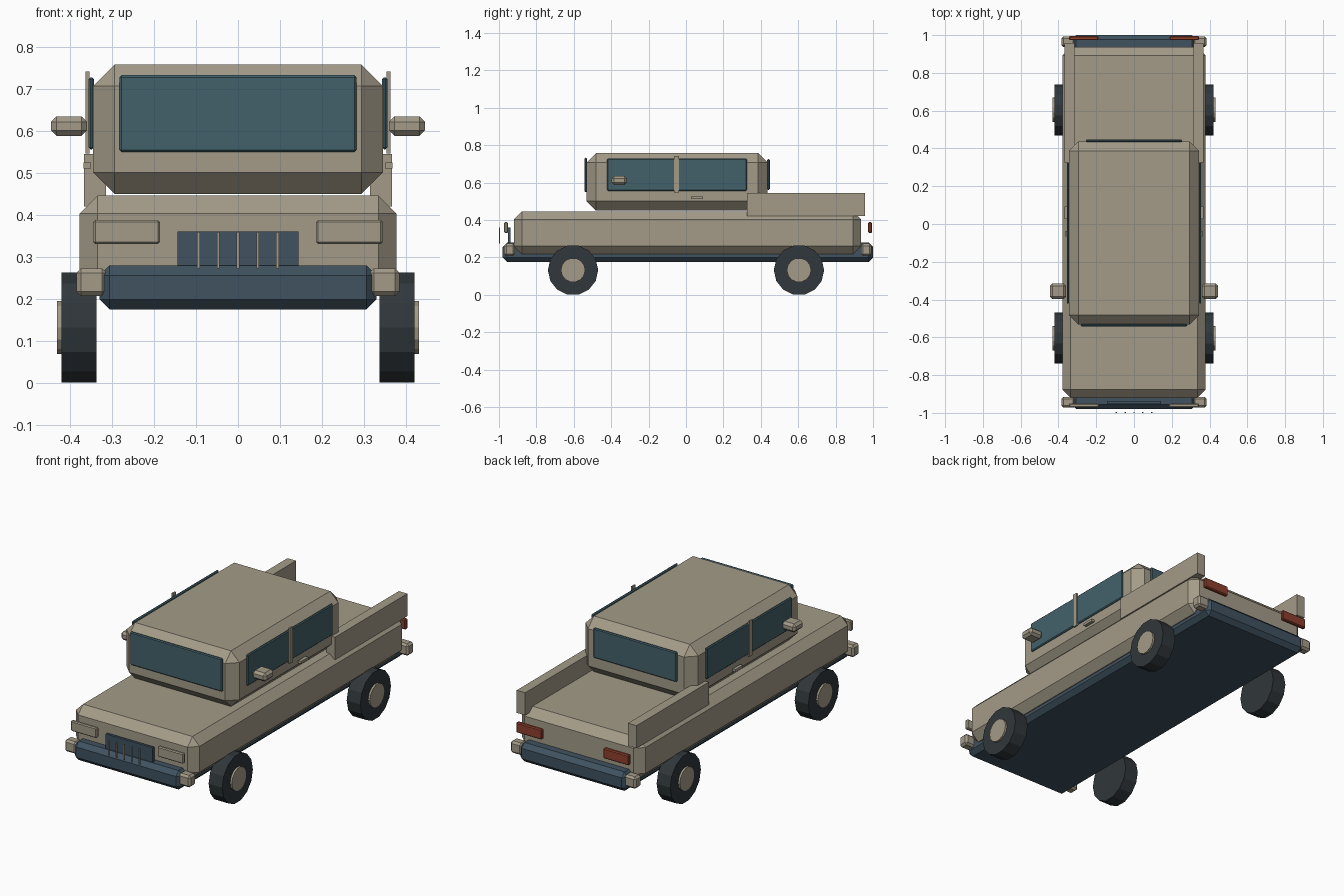
import bpy, math

if "Cube" in bpy.data.objects:
    bpy.data.objects.remove(bpy.data.objects["Cube"])


def material(name, rgb):
    m = bpy.data.materials.new(name)
    m.diffuse_color = (*rgb, 1)
    m.use_nodes = True
    m.node_tree.nodes["Principled BSDF"].inputs["Base Color"].default_value = m.diffuse_color
    return m


PAINT = material("beige paint", (0.37, 0.33, 0.25))
TRIM = material("dark blue trim", (0.05, 0.085, 0.115))
GLASS = material("tinted glass", (0.055, 0.12, 0.145))
RUBBER = material("rubber", (0.03, 0.038, 0.043))
RED = material("red lens", (0.27, 0.05, 0.025))


def box(name, x, y, z, mat, bevel=0.0):
    """Box from (min, max) ranges with an optional flat chamfer."""
    bpy.ops.mesh.primitive_cube_add(size=1, location=[(a + b) / 2 for a, b in (x, y, z)])
    ob = bpy.context.object
    ob.name = name
    ob.scale = [b - a for a, b in (x, y, z)]
    bpy.ops.object.transform_apply(location=False, rotation=False, scale=True)
    ob.data.materials.append(mat)
    if bevel:
        mod = ob.modifiers.new("chamfer", 'BEVEL')
        mod.width = bevel
        mod.segments = 1
    return ob


def pair(name, x, y, z, mat, bevel=0.0):
    """The same box on the right and left sides."""
    box("right_" + name, x, y, z, mat, bevel)
    box("left_" + name, (-x[1], -x[0]), y, z, mat, bevel)


def disc(name, x0, x1, y, z, r, sides, mat):
    """Cylinder lying along x."""
    bpy.ops.mesh.primitive_cylinder_add(
        vertices=sides, radius=r, depth=abs(x1 - x0),
        location=((x0 + x1) / 2, y, z), rotation=(0, math.pi / 2, 0))
    # put a corner at the front and back, a flat at top and bottom
    bpy.context.object.name = name
    bpy.context.object.data.materials.append(mat)


# Main masses
box("chassis", (-0.33, 0.33), (-0.98, 1.0), (0.175, 0.28), TRIM, 0.024)
box("body", (-0.378, 0.378), (-0.92, 0.936), (0.217, 0.446), PAINT, 0.043)
box("cabin", (-0.345, 0.345), (-0.532, 0.437), (0.45, 0.758), PAINT, 0.051)
pair("bed_side", (0.315, 0.367), (0.325, 0.957), (0.42, 0.545), PAINT)

# Windows, pillars, mirrors, handles
box("windscreen", (-0.282, 0.282), (-0.543, -0.529), (0.55, 0.733), GLASS, 0.005)
box("rear_window", (-0.255, 0.255), (0.434, 0.448), (0.56, 0.725), GLASS, 0.005)
pair("side_window", (0.343, 0.356), (-0.422, 0.325), (0.556, 0.728), GLASS, 0.005)
pair("window_pillar", (0.354, 0.363), (-0.065, -0.038), (0.546, 0.742), PAINT)
pair("mirror", (0.36, 0.445), (-0.397, -0.315), (0.588, 0.635), PAINT, 0.013)
pair("door_handle", (0.35, 0.368), (0.027, 0.092), (0.511, 0.525), PAINT)

# Front and rear details
pair("front_bumper_corner", (0.313, 0.385), (-0.972, -0.915), (0.207, 0.273), PAINT, 0.011)
pair("rear_bumper_corner", (0.313, 0.385), (0.936, 0.992), (0.207, 0.273), PAINT, 0.011)
pair("headlight", (0.186, 0.345), (-0.972, -0.951), (0.331, 0.388), PAINT, 0.005)
pair("taillight", (0.188, 0.345), (0.973, 0.995), (0.331, 0.388), RED, 0.005)
box("grille", (-0.144, 0.144), (-0.952, -0.938), (0.274, 0.361), TRIM)
for i in range(5):
    x = (i - 2) * 0.047
    box(f"grille_slat_{i + 1}", (x - 0.0035, x + 0.0035), (-1.0, -0.994), (0.273, 0.36), PAINT)

# Wheels
for side, s in (("right", 1), ("left", -1)):
    for end, y in (("front", -0.604), ("rear", 0.604)):
        disc(f"{end}_{side}_tyre", s * 0.337, s * 0.42, y, 0.132, 0.1345, 14, RUBBER)
        disc(f"{end}_{side}_hub", s * 0.40, s * 0.431, y, 0.132, 0.065, 14, PAINT)

# Cylinders start with a corner on local y, which already points along the car
